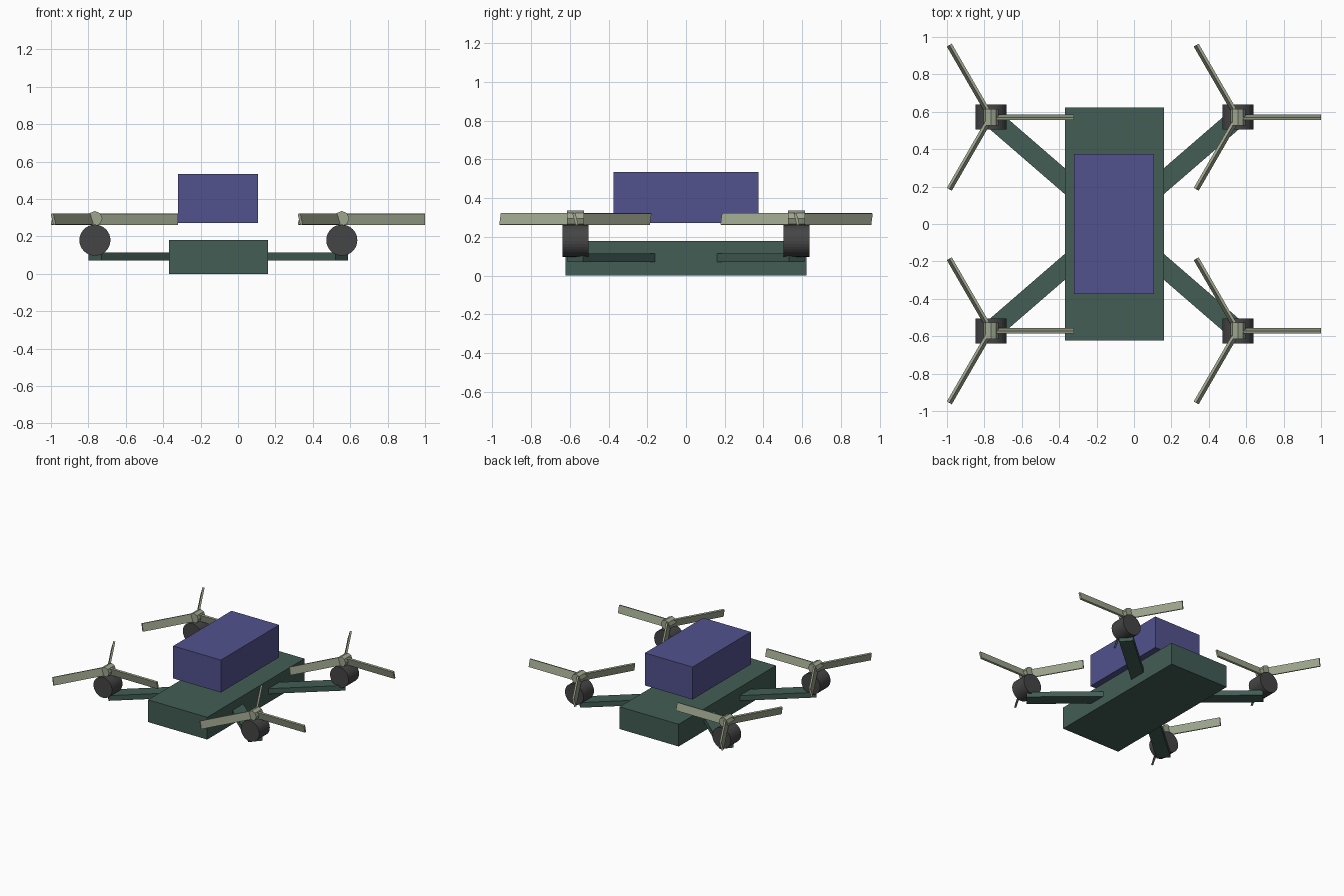
import bpy
from math import pi, cos, sin, radians, atan2, hypot
from mathutils import Matrix, Vector

if "Cube" in bpy.data.objects:
    bpy.data.objects.remove(bpy.data.objects["Cube"])

CX = -0.105            # the airframe is centred here so the rotors fill -1..1
DX, DY = 0.66, 0.571   # motor offsets from the airframe centre


def material(name, rgb):
    m = bpy.data.materials.new(name)
    m.diffuse_color = (*rgb, 1)
    m.use_nodes = True
    m.node_tree.nodes["Principled BSDF"].inputs["Base Color"].default_value = m.diffuse_color
    return m


GREEN = material("frame_green", (0.055, 0.11, 0.09))
PURPLE = material("box_purple", (0.085, 0.085, 0.27))
DARK = material("motor_dark", (0.06, 0.06, 0.06))
SAGE = material("rotor_sage", (0.34, 0.38, 0.27))


def finish(name, mat):
    ob = bpy.context.object
    ob.name = ob.data.name = name
    ob.data.materials.append(mat)
    return ob


def box(name, size, mat, matrix):
    bpy.ops.mesh.primitive_cube_add(size=1)
    ob = finish(name, mat)
    ob.data.transform(matrix @ Matrix.Diagonal((*size, 1)))
    return ob


def y_cylinder(name, radius, length, sides, mat, loc):
    bpy.ops.mesh.primitive_cylinder_add(vertices=sides, radius=radius, depth=length)
    ob = finish(name, mat)
    ob.data.transform(Matrix.Translation(loc) @ Matrix.Rotation(pi / 2, 4, 'X'))
    return ob


# body slab and the box hovering above it
box("body", (0.53, 1.245, 0.18), GREEN, Matrix.Translation((CX, 0, 0.09)))
box("payload_box", (0.427, 0.746, 0.263), PURPLE, Matrix.Translation((CX - 0.001, 0, 0.403)))

for side, sx in (("left", -1), ("right", 1)):
    for end, sy in (("front", -1), ("back", 1)):
        tag = f"{end}_{side}"
        x, y = CX + sx * DX, sy * DY

        # arm from the body centre out to the motor
        reach = hypot(DX, DY)
        box("arm_" + tag, (reach, 0.105, 0.042), GREEN,
            Matrix.Translation((CX, 0, 0.092))
            @ Matrix.Rotation(atan2(sy * DY, sx * DX), 4, 'Z')
            @ Matrix.Translation((reach / 2, 0, 0)))

        # motor and rotor hub
        y_cylinder("motor_" + tag, 0.083, 0.134, 32, DARK, (x, y, 0.18))
        y_cylinder("rotor_hub_" + tag, 0.04, 0.088, 8, SAGE, (x, y, 0.296))

        # three pitched blades, all rotors turned alike
        for i in range(3):
            box(f"rotor_blade_{tag}_{i + 1}", (0.445, 0.015, 0.062), SAGE,
                Matrix.Translation((x, y, 0.292))
                @ Matrix.Rotation(i * 2 * pi / 3, 4, 'Z')
                @ Matrix.Rotation(radians(15), 4, 'X')
                @ Matrix.Translation((0.2225, 0, 0)))
